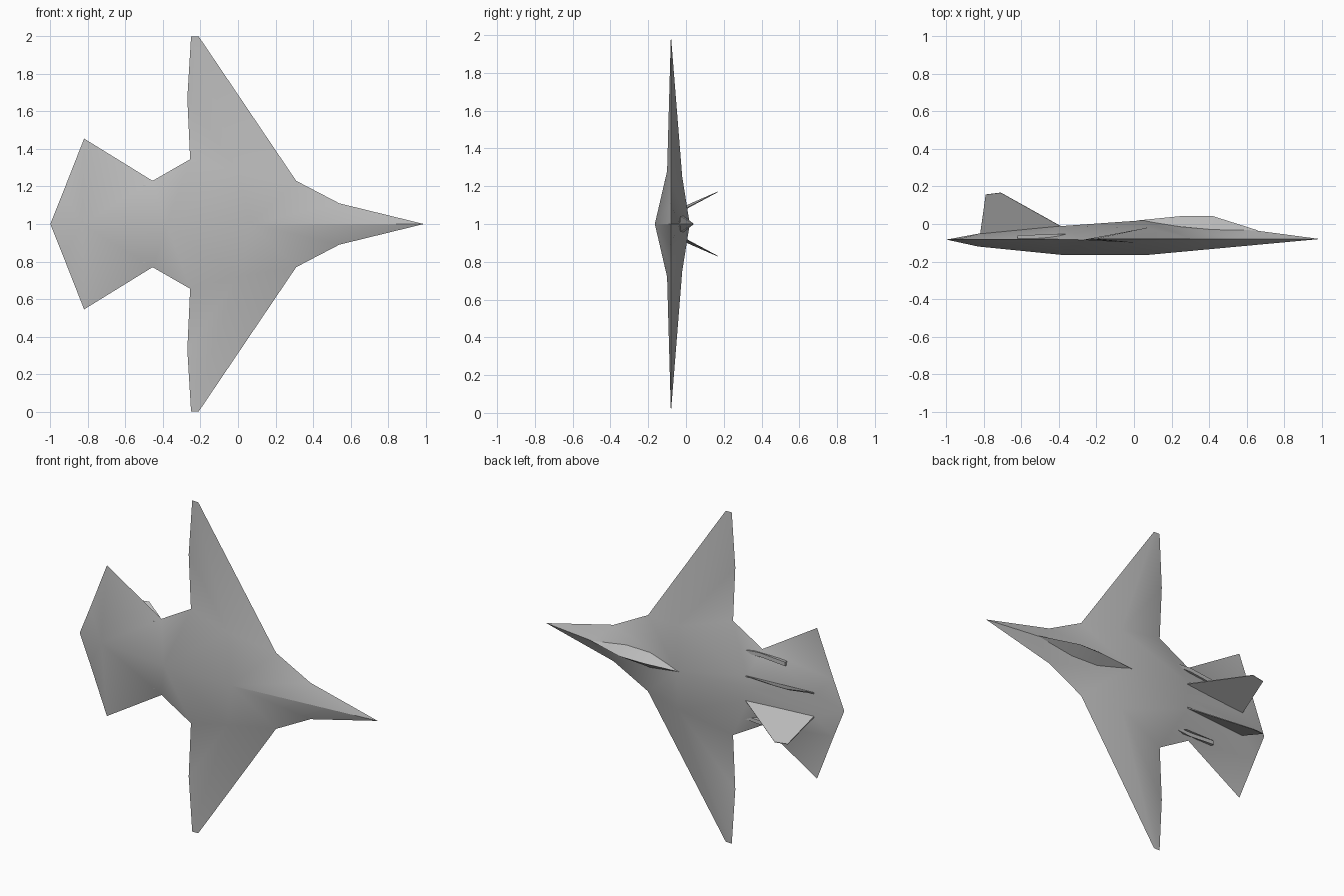
import bpy, bmesh, math
from mathutils import Vector

if "Cube" in bpy.data.objects:
    bpy.data.objects.remove(bpy.data.objects["Cube"])

grey = bpy.data.materials.new("light grey")
grey.diffuse_color = (0.5, 0.5, 0.5, 1)
grey.use_nodes = True
grey.node_tree.nodes["Principled BSDF"].inputs["Base Color"].default_value = grey.diffuse_color


def build(name, pts, faces, mirror=True):
    """Points are (length, span, height); the craft stands on its wing tip."""
    bm = bmesh.new()
    cache = {}

    def vert(p, side):
        key = (p[0], p[1] * side if p[1] else 0.0, p[2])
        if key not in cache:
            cache[key] = bm.verts.new(Vector((key[0], key[2], 1 + key[1])))
        return cache[key]

    for side in ((1, -1) if mirror else (1,)):
        for f in faces:
            names = f.split() if isinstance(f, str) else f
            bm.faces.new([vert(pts[n], side) for n in names])
    bmesh.ops.recalc_face_normals(bm, faces=bm.faces)
    me = bpy.data.meshes.new(name)
    bm.to_mesh(me)
    bm.free()
    me.materials.append(grey)
    ob = bpy.data.objects.new(name, me)
    bpy.context.collection.objects.link(ob)
    bpy.ops.object.select_all(action='DESELECT')
    ob.select_set(True)
    bpy.context.view_layer.objects.active = ob
    bpy.ops.object.shade_smooth_by_angle(angle=math.radians(30))
    return ob


# Blended hull, wings and tailplane, described by one half
hull = {
    # rim
    "nose": (0.99, 0, -0.08), "chine": (0.54, 0.11, -0.08), "root": (0.31, 0.23, -0.08),
    "tip1": (-0.21, 1.0, -0.08), "tip2": (-0.25, 1.0, -0.08), "trail": (-0.27, 0.67, -0.085),
    "notch": (-0.255, 0.345, -0.085), "waist": (-0.455, 0.23, -0.08),
    "tail": (-0.82, 0.455, -0.08), "deck": (-0.932, 0.17, -0.08), "stern": (-1.0, 0, -0.083),
    # keel and lower wing ridge
    "k1": (0.07, 0, -0.165), "k2": (-0.38, 0, -0.165), "k3": (-0.83, 0, -0.12),
    "low": (0.0, 0.28, -0.1),
    # spine, upper wing ridge and engine shoulders
    "s1": (0.65, 0, -0.035), "s2": (0.05, 0, 0.02), "s3": (-0.4, 0, -0.03),
    "up": (0.07, 0.25, -0.02), "q": (-0.4, 0.08, -0.012), "r": (-0.82, 0.07, -0.05),
}
build("hull_and_wings", hull, [
    # underside
    "nose chine k1", "chine root k1", "root low k1", "k1 low k2", "root tip1 low",
    "low tip1 tip2", "low tip2 trail", "low trail notch", "low notch k2",
    "notch waist k2", "waist k3 k2", "waist tail k3", "tail deck k3", "deck stern k3",
    # upper side
    "nose s1 chine", "chine s1 s2", "chine s2 root", "root s2 up", "up tip1 root",
    "up tip2 tip1", "up trail tip2", "up notch trail", "s2 q up", "up q notch",
    "q waist notch", "s2 s3 q", "s3 r q", "s3 stern r", "q r waist",
    "waist r deck", "waist deck tail", "r stern deck",
])

# Slim canopy along the spine
build("canopy", {
    "a": (0.66, 0, -0.034), "b": (0.42, 0, 0.042), "c": (0.25, 0, 0.042), "d": (0.03, 0, 0.02),
    "e": (0.42, 0.04, -0.03), "f": (0.25, 0.045, -0.015),
}, ["a b e", "b c f e", "c d f"])


# Solid tapering plates: each outline point carries its own half thickness
def plate(name, outline, axis):
    n = len(outline)
    for side, label in ((1, "left"), (-1, "right")):
        pts = {}
        for i, (x, w, h, t) in enumerate(outline):
            for j, s in enumerate((1, -1)):
                pts[i + n * j] = (x, side * (w + s * t * axis[0]), h + s * t * axis[1])
        faces = [list(range(n)), list(range(2 * n - 1, n - 1, -1))]
        faces += [[i, (i + 1) % n, (i + 1) % n + n, i + n] for i in range(n)]
        build(f"{label}_{name}", pts, faces, mirror=False)


# Canted tail fins
plate("fin", [(-0.39, 0.075, -0.012, 0.003), (-0.82, 0.07, -0.055, 0.004),
              (-0.79, 0.165, 0.157, 0.002), (-0.71, 0.17, 0.167, 0.002)], (0.9, -0.4))

# Side fairings beside the engines
plate("engine_fairing", [(-0.2, 0.19, -0.05, 0.004), (-0.45, 0.205, -0.055, 0.012),
                         (-0.62, 0.19, -0.06, 0.012), (-0.62, 0.19, -0.085, 0.012),
                         (-0.3, 0.2, -0.085, 0.008)], (1, 0))
